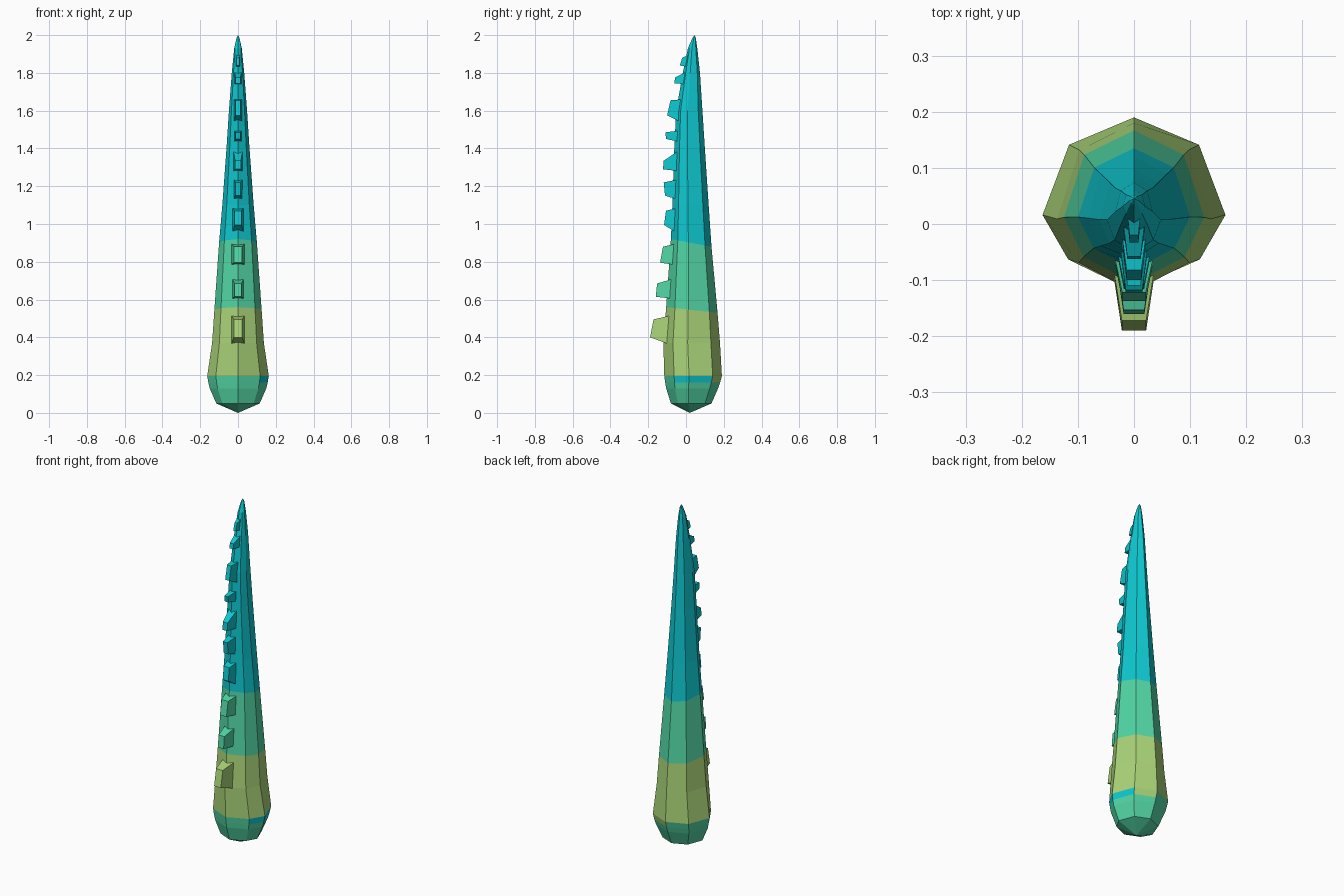
import bpy
import bmesh

cube = bpy.data.objects.get("Cube")
if cube:
    bpy.data.objects.remove(cube, do_unlink=True)


def linear(c):
    c /= 255
    return c / 12.92 if c <= 0.04045 else ((c + 0.055) / 1.055) ** 2.4


def material(name, rgb):
    colour = (*[linear(c) for c in rgb], 1)
    mat = bpy.data.materials.new(name)
    mat.use_nodes = True
    mat.diffuse_color = colour
    bsdf = mat.node_tree.nodes["Principled BSDF"]
    bsdf.inputs["Base Color"].default_value = colour
    bsdf.inputs["Roughness"].default_value = 0.8
    return mat


TEAL, GREEN, OLIVE = 0, 1, 2
MATERIALS = [material("teal", (14, 200, 208)),
             material("sea green", (82, 214, 165)),
             material("olive green", (170, 212, 120))]


def finish(bm, name):
    bmesh.ops.recalc_face_normals(bm, faces=bm.faces[:])
    mesh = bpy.data.meshes.new(name)
    for mat in MATERIALS:
        mesh.materials.append(mat)
    bm.to_mesh(mesh)
    bm.free()
    obj = bpy.data.objects.new(name, mesh)
    bpy.context.collection.objects.link(obj)


# Tapered eight-sided body: height, half width, front y, back y, sag of the ring at the back
RINGS = [
    (0.05, 0.115, -0.08, 0.135, 0),
    (0.13, 0.15, -0.105, 0.17, 0),
    (0.16, 0.157, -0.11, 0.18, 0),
    (0.195, 0.163, -0.115, 0.19, 0),
    (0.37, 0.137, -0.12, 0.18, 0),
    (0.56, 0.125, -0.105, 0.167, 0.03),
    (0.92, 0.1, -0.08, 0.135, 0.04),
    (1.1, 0.083, -0.072, 0.12, 0),
    (1.4, 0.061, -0.062, 0.1, 0),
    (1.6, 0.048, -0.052, 0.087, 0),
    (1.8, 0.033, -0.017, 0.074, 0),
    (1.93, 0.02, 0.01, 0.06, 0),
    (1.985, 0.008, 0.034, 0.052, 0),
]
# Cross-section from the front keel round the +x side: width share, depth share
HALF = [(0, 0), (0.72, 0.17), (1, 0.43), (0.71, 0.84), (0, 1)]
SECTION = HALF + [(-x, t) for x, t in HALF[3:0:-1]]
N = len(SECTION)

bm = bmesh.new()
loops = []
for z, w, front, back, sag in RINGS:
    loops.append([bm.verts.new((x * w, front + t * (back - front), z - sag * t))
                  for x, t in SECTION])
base = bm.verts.new((0, 0.02, 0))
tip = bm.verts.new((0, 0.045, 2))

for i in range(N):
    j = (i + 1) % N
    bm.faces.new((base, loops[0][j], loops[0][i])).material_index = GREEN
    bm.faces.new((tip, loops[-1][i], loops[-1][j])).material_index = TEAL
    for k in range(len(loops) - 1):
        lo, hi = loops[k], loops[k + 1]
        face = bm.faces.new((lo[i], lo[j], hi[j], hi[i]))
        level = RINGS[k][0]
        if level < 0.19:
            face.material_index = GREEN
            if level > 0.15 and i in (1, 2):      # small side patch
                face.material_index = TEAL
            elif level > 0.15 and i == 3:         # band dips behind it
                face.material_index = OLIVE
        elif level < 0.5:
            face.material_index = OLIVE
        elif level < 0.9:
            face.material_index = GREEN
        else:
            face.material_index = TEAL
finish(bm, "body")


# Row of tapered knobs down the front keel:
# root bottom z, root top z, outer bottom z, outer top z, outer bottom y, outer top y, half width
KNOBS = [
    (0.365, 0.515, 0.4, 0.495, -0.19, -0.172, 0.036),
    (0.605, 0.71, 0.615, 0.685, -0.16, -0.153, 0.031),
    (0.785, 0.895, 0.795, 0.88, -0.137, -0.122, 0.035),
    (0.955, 1.085, 0.995, 1.07, -0.116, -0.106, 0.03),
    (1.13, 1.235, 1.15, 1.22, -0.111, -0.118, 0.024),
    (1.28, 1.39, 1.29, 1.335, -0.122, -0.118, 0.025),
    (1.435, 1.495, 1.45, 1.485, -0.105, -0.11, 0.02),
    (1.54, 1.66, 1.575, 1.655, -0.1, -0.082, 0.022),
    (1.74, 1.81, 1.745, 1.775, -0.062, -0.058, 0.02),
    (1.83, 1.905, 1.84, 1.88, -0.033, -0.02, 0.013),
]


def keel_y(z):
    for a, b in zip(RINGS, RINGS[1:]):
        if a[0] <= z <= b[0]:
            return a[2] + (b[2] - a[2]) * (z - a[0]) / (b[0] - a[0])


for n, (z0, z1, o0, o1, y0, y1, w) in enumerate(KNOBS, 1):
    bm = bmesh.new()
    tipw = w * 0.6
    root = [(-w, keel_y(z0) + 0.025, z0), (w, keel_y(z0) + 0.025, z0),
            (w, keel_y(z1) + 0.025, z1), (-w, keel_y(z1) + 0.025, z1)]
    outer = [(-tipw, y0, o0), (tipw, y0, o0), (tipw, y1, o1), (-tipw, y1, o1)]
    a = [bm.verts.new(p) for p in root]
    b = [bm.verts.new(p) for p in outer]
    bm.faces.new(a)
    bm.faces.new(b)
    for i in range(4):
        j = (i + 1) % 4
        bm.faces.new((a[i], a[j], b[j], b[i]))
    colour = OLIVE if z0 < 0.5 else GREEN if z0 < 0.9 else TEAL
    for face in bm.faces:
        face.material_index = colour
    finish(bm, f"knob_{n}")
